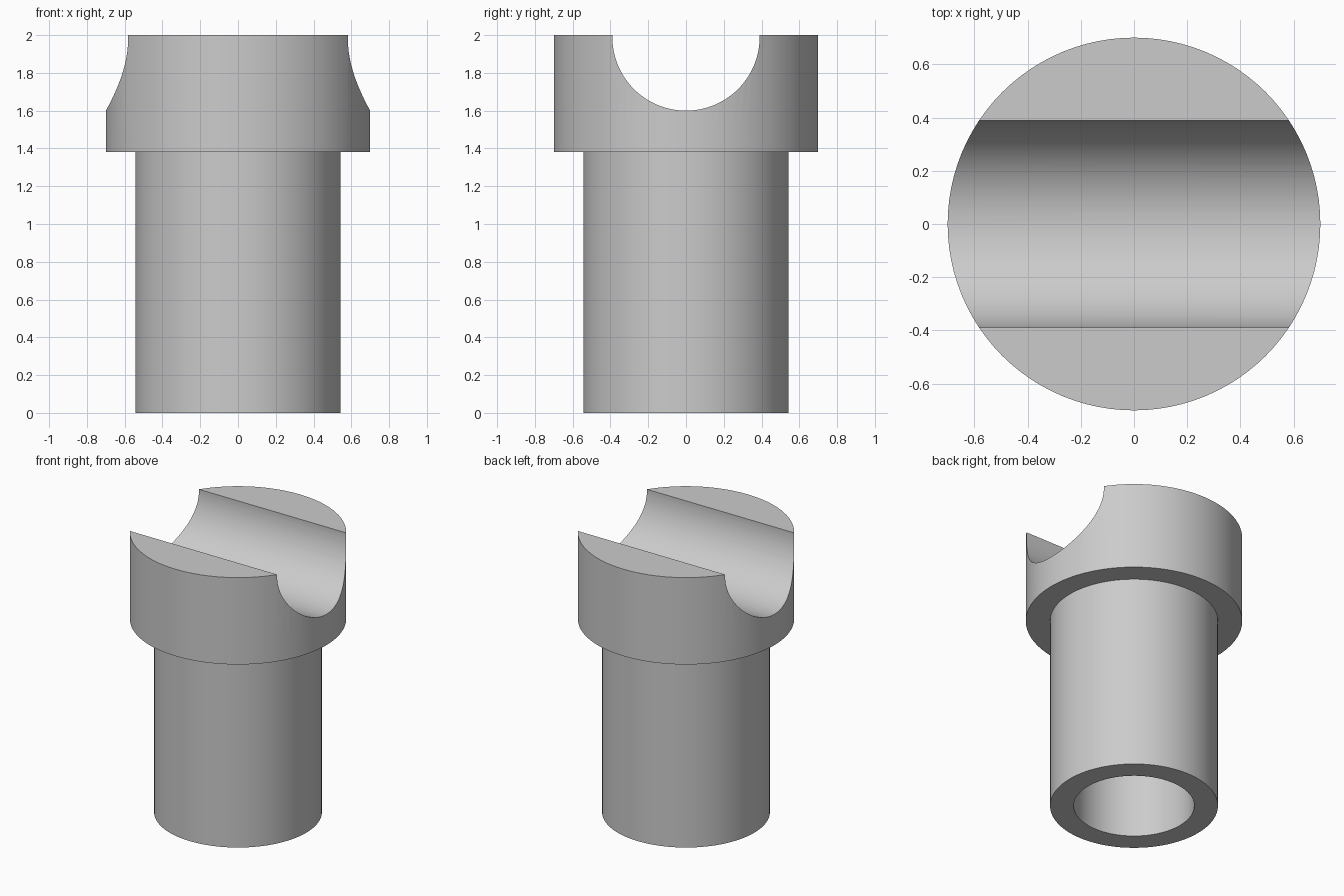
import bpy, bmesh
from math import pi
from mathutils import Matrix

cube = bpy.data.objects.get("Cube")
if cube:
    bpy.data.objects.remove(cube, do_unlink=True)

SEGMENTS = 96
HEAD_R, STEM_R, BORE_R, GROOVE_R = 0.70, 0.543, 0.39, 0.39
HEIGHT, SHOULDER_Z, BORE_TOP, GROOVE_Z = 2.0, 1.38, 1.38, 1.99

# Single plain grey material
grey = bpy.data.materials.new("plain grey")
grey.use_nodes = True
grey.diffuse_color = (0.6, 0.6, 0.6, 1)
grey.node_tree.nodes["Principled BSDF"].inputs["Base Color"].default_value = (0.6, 0.6, 0.6, 1)


def add_object(name, bm):
    bmesh.ops.recalc_face_normals(bm, faces=bm.faces)
    mesh = bpy.data.meshes.new(name)
    bm.to_mesh(mesh)
    bm.free()
    mesh.materials.append(grey)
    obj = bpy.data.objects.new(name, mesh)
    bpy.context.collection.objects.link(obj)
    return obj


def lathe(name, profile):
    bm = bmesh.new()
    verts = [bm.verts.new((r, 0, z)) for r, z in profile]
    edges = [bm.edges.new(pair) for pair in zip(verts, verts[1:])]
    bmesh.ops.spin(bm, geom=verts + edges, cent=(0, 0, 0), axis=(0, 0, 1),
                   angle=2 * pi, steps=SEGMENTS)
    bmesh.ops.remove_doubles(bm, verts=bm.verts, dist=0.0001)
    return add_object(name, bm)


# Stepped body: blind bore, hollow stem, shoulder and wide head
body = lathe("saddle_post", [
    (0, BORE_TOP), (BORE_R, BORE_TOP), (BORE_R, 0), (STEM_R, 0),
    (STEM_R, SHOULDER_Z), (HEAD_R, SHOULDER_Z), (HEAD_R, HEIGHT), (0, HEIGHT)])

# Round groove across the head, running along x
bm = bmesh.new()
bmesh.ops.create_cone(bm, cap_ends=True, segments=SEGMENTS, radius1=GROOVE_R,
                      radius2=GROOVE_R, depth=2,
                      matrix=Matrix.Translation((0, 0, GROOVE_Z)) @ Matrix.Rotation(pi / 2, 4, "Y"))
cutter = add_object("groove_cutter", bm)
cutter.hide_render = True

cut = body.modifiers.new("groove", "BOOLEAN")
cut.operation = "DIFFERENCE"
cut.solver = "EXACT"
cut.object = cutter

# Bake the cut, then smooth the curved walls with crisp rims
bpy.ops.object.select_all(action="DESELECT")
body.select_set(True)
bpy.context.view_layer.objects.active = body
bpy.ops.object.modifier_apply(modifier=cut.name)
bpy.data.objects.remove(cutter, do_unlink=True)
bpy.ops.object.shade_smooth_by_angle(angle=pi / 6)
